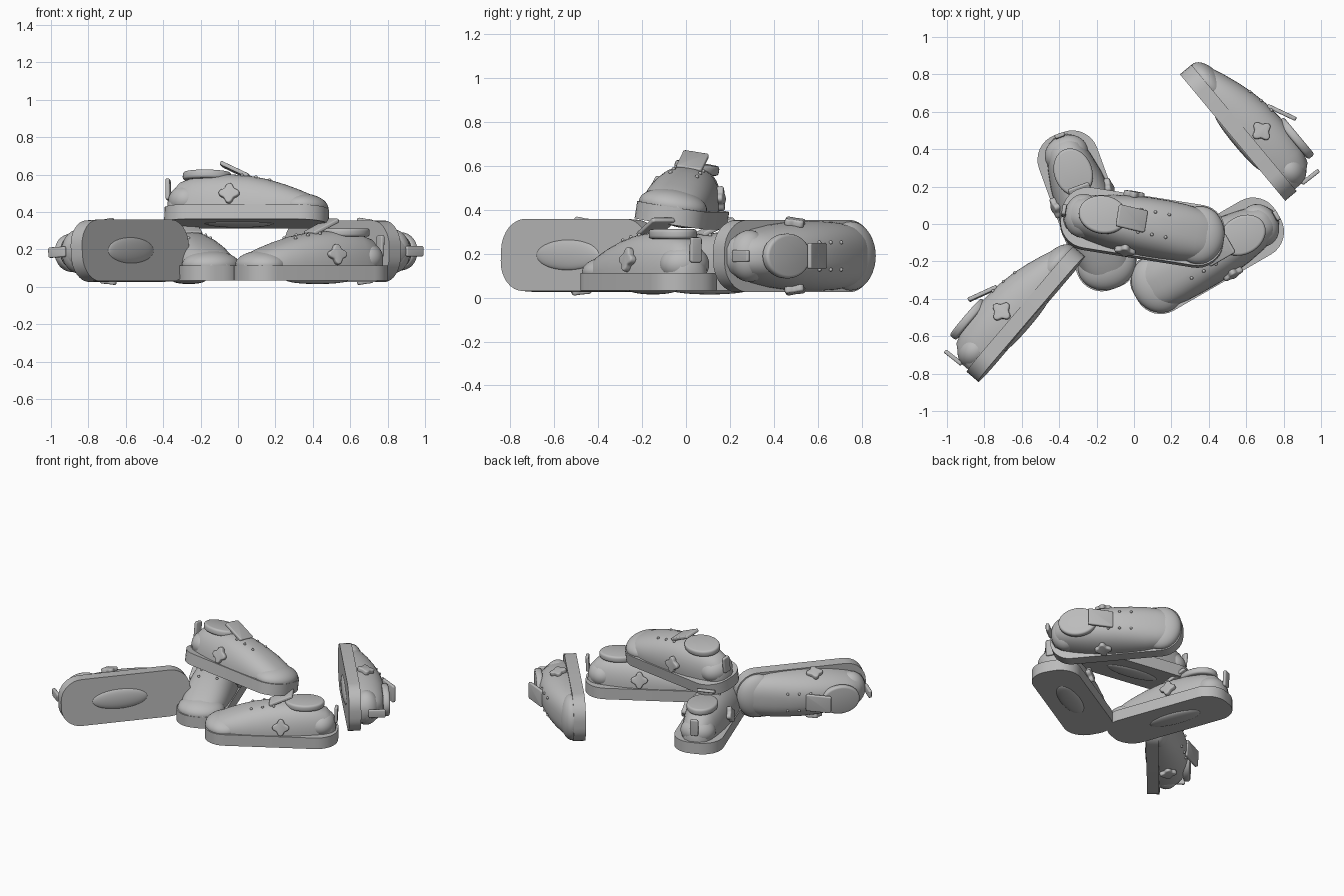
import bpy, bmesh, math
from mathutils import Matrix, Vector

if "Cube" in bpy.data.objects:
    bpy.data.objects.remove(bpy.data.objects["Cube"])

grey = bpy.data.materials.new("mid grey")
grey.diffuse_color = (0.5, 0.5, 0.5, 1)
grey.use_nodes = True
grey.node_tree.nodes["Principled BSDF"].inputs["Base Color"].default_value = grey.diffuse_color

# Shoe poses: centre of sole underside, heading, roll
POSES = [((0.045, -0.025, 0.337), -9, -9),
         ((0.39, -0.17, 0.033), 210, 0),
         ((-0.25, 0.07, 0.033), -70, 0),
         ((-0.547, -0.509, 0.195), 49.5, -93),
         ((0.527, 0.462, 0.19), 129.8, 90)]

# Upper stations: x, half width, height
UPPER = [(-0.425, 0.035, 0.13), (-0.405, 0.072, 0.17), (-0.36, 0.1, 0.222), (-0.28, 0.122, 0.25),
         (-0.18, 0.142, 0.262), (-0.08, 0.153, 0.264), (0.02, 0.158, 0.256), (0.12, 0.158, 0.236),
         (0.21, 0.154, 0.209), (0.29, 0.142, 0.18), (0.36, 0.12, 0.15), (0.41, 0.09, 0.12),
         (0.435, 0.05, 0.098)]
BASE = 0.07


def station(x):
    for a, b in zip(UPPER, UPPER[1:]):
        if a[0] <= x <= b[0]:
            t = (x - a[0]) / (b[0] - a[0])
            return a[1] + (b[1] - a[1]) * t, a[2] + (b[2] - a[2]) * t


def top_z(x, y):
    w, h = station(x)
    t = math.acos((abs(y) / w) ** 1.25)
    return BASE + (h - BASE) * math.sin(t) ** 0.9


def finish(bm, name, smooth=40):
    bmesh.ops.recalc_face_normals(bm, faces=bm.faces)
    me = bpy.data.meshes.new(name)
    for f in bm.faces:
        f.smooth = True
    for e in bm.edges:
        if len(e.link_faces) == 2 and e.calc_face_angle(0) > math.radians(smooth):
            e.smooth = False
    bm.to_mesh(me)
    bm.free()
    me.materials.append(grey)
    return me


def prism(outline, z0, z1, bevel=0.0):
    bm = bmesh.new()
    f = bm.faces.new([bm.verts.new((x, y, z0)) for x, y in outline])
    r = bmesh.ops.extrude_face_region(bm, geom=[f])
    top = [v for v in r["geom"] if isinstance(v, bmesh.types.BMVert)]
    bmesh.ops.translate(bm, verts=top, vec=(0, 0, z1 - z0))
    if bevel:
        rims = [e for e in bm.edges if abs(e.verts[0].co.z - e.verts[1].co.z) < 1e-6]
        bmesh.ops.bevel(bm, geom=rims, offset=bevel, segments=3, profile=0.5, affect='EDGES')
    return bm


def rounded(lx, ly, r, n=8):
    pts = []
    for k, (sx, sy) in enumerate([(1, 1), (-1, 1), (-1, -1), (1, -1)]):
        for i in range(n + 1):
            a = math.pi / 2 * (k + i / n)
            pts.append((sx * (lx / 2 - r) + r * math.cos(a), sy * (ly / 2 - r) + r * math.sin(a)))
    return pts


def ellipsoid(loc, rad):
    bm = bmesh.new()
    m = Matrix.Translation(loc) @ Matrix.Diagonal((*rad, 1))
    bmesh.ops.create_uvsphere(bm, u_segments=36, v_segments=20, radius=1, matrix=m)
    return bm


def upper():
    bm = bmesh.new()
    n, rows = 24, []
    for x, w, h in UPPER:
        row = []
        for i in range(n + 1):
            t = math.pi * i / n
            c, s = math.cos(t), max(math.sin(t), 0)
            row.append(bm.verts.new((x, math.copysign(w * abs(c) ** 0.8, c), BASE + (h - BASE) * s ** 0.9)))
        rows.append(row)
    for a, b in zip(rows, rows[1:]):
        for i in range(n):
            bm.faces.new((a[i], a[i + 1], b[i + 1], b[i]))
    bm.faces.new(rows[0])
    bm.faces.new(rows[-1])
    return bm


def flower(side):
    pts = [((0.047 + 0.009 * math.cos(4 * a)) * math.cos(a), (0.047 + 0.009 * math.cos(4 * a)) * math.sin(a))
           for a in [math.tau * i / 48 for i in range(48)]]
    bm = prism(pts, -0.012, 0.02, 0.008)
    m = Matrix.Translation((-0.073, side * 0.15, 0.14)) @ Matrix.Rotation(-side * math.radians(78), 4, 'X')
    bm.transform(m)
    return bm


def box(size, bevel, matrix):
    bm = prism(rounded(size[0], size[1], bevel, 4), -size[2] / 2, size[2] / 2, size[2] * 0.3)
    bm.transform(matrix)
    return bm


def eyelets():
    bm = bmesh.new()
    for x in (-0.02, 0.055, 0.13):
        for y in (-0.062, 0.062):
            bmesh.ops.create_uvsphere(bm, u_segments=10, v_segments=6, radius=0.009,
                                      matrix=Matrix.Translation((x, y, top_z(x, y) + 0.002)))
    return bm


ellipse = [(-0.22 + 0.13 * math.cos(math.tau * i / 48), 0.102 * math.sin(math.tau * i / 48)) for i in range(48)]

# Parts of one shoe, toe towards +x
PARTS = {
    "sole": prism(rounded(0.88, 0.33, 0.14), 0, 0.08),
    "arch_pad": ellipsoid((-0.04, 0, 0.004), (0.19, 0.07, 0.022)),
    "upper": upper(),
    "toe_cap": ellipsoid((0.305, 0, 0.085), (0.135, 0.157, 0.075)),
    "heel_counter": ellipsoid((-0.325, 0, 0.12), (0.1, 0.118, 0.09)),
    "collar": prism(ellipse, 0.235, 0.28, 0.014),
    "tongue": box((0.17, 0.12, 0.022), 0.012,
                  Matrix.Translation((-0.065, 0, 0.288)) @ Matrix.Rotation(math.radians(25), 4, 'Y')),
    "heel_tab": box((0.115, 0.056, 0.022), 0.012,
                    Matrix.Translation((-0.428, 0, 0.185)) @ Matrix.Rotation(math.radians(88), 4, 'Y')),
    "left_flower": flower(1),
    "right_flower": flower(-1),
    "eyelets": eyelets(),
}
MESHES = {k: finish(bm, k) for k, bm in PARTS.items()}

# Pile of five shoes
for i, (loc, heading, roll) in enumerate(POSES, 1):
    pose = (Matrix.Translation(Vector(loc)) @ Matrix.Rotation(math.radians(heading), 4, 'Z')
            @ Matrix.Rotation(math.radians(roll), 4, 'X'))
    for part, me in MESHES.items():
        ob = bpy.data.objects.new(f"shoe_{i}_{part}", me)
        ob.matrix_world = pose
        bpy.context.scene.collection.objects.link(ob)
